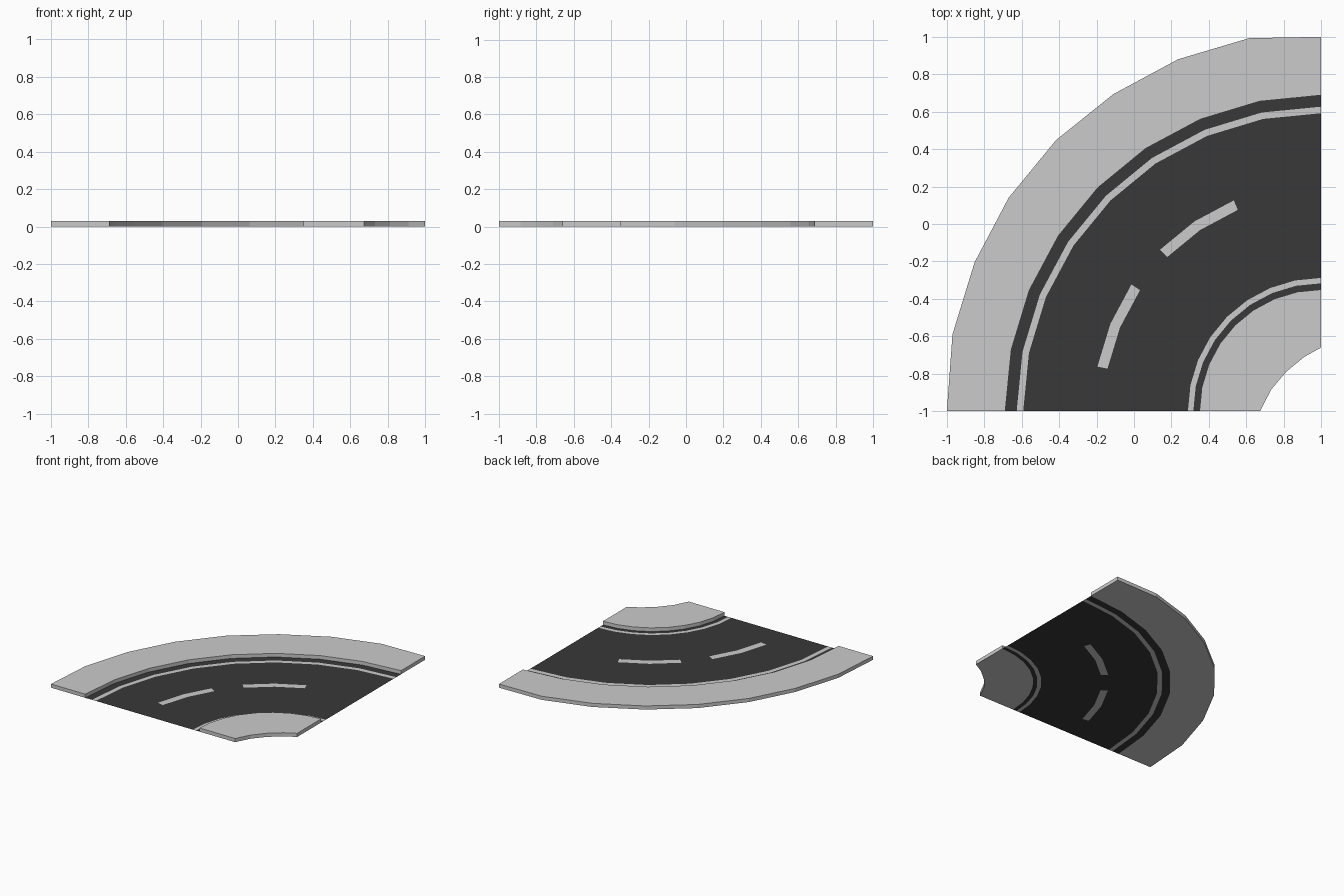
import bpy, bmesh, math

if "Cube" in bpy.data.objects:
    bpy.data.objects.remove(bpy.data.objects["Cube"])

CX, CY = 1.0, -1.0          # centre of the bend
STEPS = 8                   # segments in the quarter turn
H = 0.03                    # kerb height

asphalt = bpy.data.materials.new("asphalt")
asphalt.diffuse_color = (0.04, 0.04, 0.04, 1)
asphalt.use_nodes = True
asphalt.node_tree.nodes["Principled BSDF"].inputs["Base Color"].default_value = asphalt.diffuse_color


def arc(r, first=0, last=STEPS):
    """Points on the bend from step first to step last."""
    return [(CX - r * math.cos(math.radians(90 * i / STEPS)),
             CY + r * math.sin(math.radians(90 * i / STEPS)))
            for i in range(first, last + 1)]


def make(name, bm, mat=None):
    bmesh.ops.remove_doubles(bm, verts=bm.verts, dist=1e-5)
    bmesh.ops.recalc_face_normals(bm, faces=bm.faces)
    me = bpy.data.meshes.new(name)
    bm.to_mesh(me)
    bm.free()
    if mat:
        me.materials.append(mat)
    ob = bpy.data.objects.new(name, me)
    bpy.context.collection.objects.link(ob)


def bands(name, spans, mat=None):
    """Flat curved strips: (inner radius, outer radius, first, last step)."""
    bm = bmesh.new()
    for r0, r1, a, b in spans:
        inner = [bm.verts.new((x, y, 0)) for x, y in arc(r0, a, b)]
        outer = [bm.verts.new((x, y, 0)) for x, y in arc(r1, a, b)]
        for i in range(b - a):
            bm.faces.new((inner[i], outer[i], outer[i + 1], inner[i + 1]))
    make(name, bm, mat)


def slab(name, outline):
    """Raised pavement from an outline."""
    bm = bmesh.new()
    low = [bm.verts.new((x, y, 0)) for x, y in outline]
    top = [bm.verts.new((x, y, H)) for x, y in outline]
    n = len(outline)
    for i in range(n):
        j = (i + 1) % n
        bm.faces.new((low[i], low[j], top[j], top[i]))
    caps = [bm.faces.new(low[::-1]), bm.faces.new(top)]
    bmesh.ops.triangulate(bm, faces=caps)
    make(name, bm)


# road surface, split around the markings so all lie in one plane
bands("road", [(0.65, 0.683, 0, 8), (0.712, 1.164, 0, 8),
               (1.164, 1.219, 0, 1), (1.164, 1.219, 3, 4),
               (1.164, 1.219, 6, 8), (1.219, 1.592, 0, 8),
               (1.627, 1.688, 0, 8)], asphalt)

# markings
bands("inner_edge_line", [(0.683, 0.712, 0, 8)])
bands("outer_edge_line", [(1.592, 1.627, 0, 8)])
bands("centre_dashes", [(1.164, 1.219, 1, 3), (1.164, 1.219, 4, 6)])

# pavements on both sides of the bend
outer_rim = [(-1, -1), (-0.97, -0.59), (-0.852, -0.205), (-0.67, 0.14),
             (-0.417, 0.448), (-0.112, 0.693), (0.235, 0.88),
             (0.615, 0.993), (1, 1)]
inner_rim = [(0.674, -1), (0.733, -0.885), (0.813, -0.79),
             (0.91, -0.71), (1, -0.66)]
slab("outer_pavement", outer_rim + arc(1.688)[::-1])
slab("inner_pavement", arc(0.65) + inner_rim[::-1])
